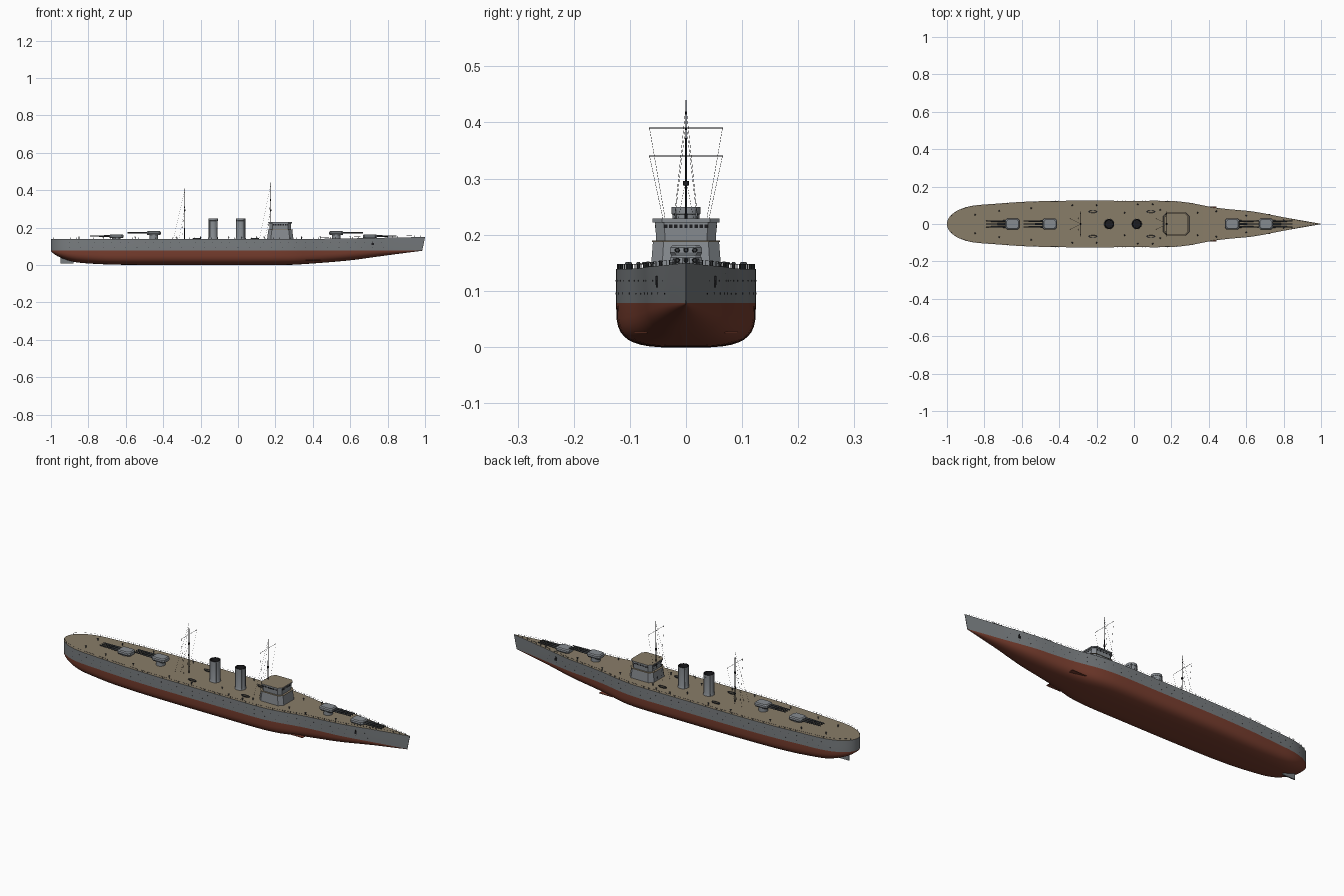
import bpy, bmesh, math
from mathutils import Vector, Matrix

if "Cube" in bpy.data.objects:
    bpy.data.objects.remove(bpy.data.objects["Cube"])


def material(name, r, g, b):
    m = bpy.data.materials.new(name)
    m.diffuse_color = (r, g, b, 1)
    m.use_nodes = True
    m.node_tree.nodes["Principled BSDF"].inputs["Base Color"].default_value = m.diffuse_color
    return m


GREY = material("hull grey", 0.19, 0.205, 0.215)
LIGHT = material("upperworks grey", 0.24, 0.26, 0.28)
RED = material("underwater red", 0.19, 0.048, 0.028)
DECK = material("deck tan", 0.25, 0.205, 0.14)
DARK = material("gunmetal", 0.05, 0.055, 0.06)
BLACK = material("black", 0.012, 0.012, 0.014)
WATERLINE = 0.078


def finish(bm, name, mats, smooth=35):
    bmesh.ops.recalc_face_normals(bm, faces=bm.faces)
    me = bpy.data.meshes.new(name)
    bm.to_mesh(me)
    bm.free()
    for m in mats:
        me.materials.append(m)
    ob = bpy.data.objects.new(name, me)
    bpy.context.collection.objects.link(ob)
    bpy.ops.object.select_all(action='DESELECT')
    ob.select_set(True)
    bpy.context.view_layer.objects.active = ob
    if smooth:
        bpy.ops.object.shade_smooth_by_angle(angle=math.radians(smooth))
    return ob


def rod(bm, a, b, r1, r2=None, n=8, mat=0):
    a, b = Vector(a), Vector(b)
    d = b - a
    mtx = Matrix.Translation((a + b) / 2) @ d.to_track_quat('Z', 'Y').to_matrix().to_4x4()
    vs = bmesh.ops.create_cone(bm, cap_ends=True, segments=n, radius1=r1,
                               radius2=r1 if r2 is None else r2, depth=d.length, matrix=mtx)['verts']
    for f in {f for v in vs for f in v.link_faces}:
        f.material_index = mat


def box(bm, c, s):
    bmesh.ops.create_cube(bm, size=1, matrix=Matrix.Translation(c) @ Matrix.Diagonal((*s, 1)))


def loft(bm, rings, cap=True):
    rows = [[bm.verts.new(p) for p in r] for r in rings]
    n = len(rows[0])
    for i in range(len(rows) - 1):
        for j in range(n):
            k = (j + 1) % n
            f = bm.faces.new((rows[i][j], rows[i][k], rows[i + 1][k], rows[i + 1][j]))
            f.material_index = 0
            yield i, j, f
    if cap:
        bm.faces.new(rows[0])
        yield -1, 0, bm.faces.new(rows[-1])


def chamfered(cx, z, hx, hy, c):
    pts = [(hx, hy - c), (hx - c, hy), (c - hx, hy), (-hx, hy - c),
           (-hx, c - hy), (c - hx, -hy), (hx - c, -hy), (hx, c - hy)]
    return [(cx + x, y, z) for x, y in pts]


def curve(table, x):
    # Catmull-Rom style interpolation through a small table
    x = min(max(x, table[0][0]), table[-1][0])
    i = max(k for k in range(len(table) - 1) if table[k][0] <= x)

    def slope(k):
        a, b = table[max(k - 1, 0)], table[min(k + 1, len(table) - 1)]
        return (b[1] - a[1]) / (b[0] - a[0])
    (x0, y0), (x1, y1) = table[i], table[i + 1]
    h, t = x1 - x0, (x - x0) / (x1 - x0)
    return (y0 * (1 + 2 * t) * (1 - t) ** 2 + slope(i) * h * t * (1 - t) ** 2
            + y1 * t * t * (3 - 2 * t) + slope(i + 1) * h * t * t * (t - 1))


BEAM = [(-1, .093), (-.8, .104), (-.6, .118), (-.4, .124), (.0, .124), (.2, .123), (.3, .113),
        (.42, .09), (.52, .078), (.62, .069), (.7, .056), (.8, .036), (.9, .017), (.985, .001)]
KEEL = [(-1, .074), (-.98, .056), (-.95, .04), (-.9, .022), (-.85, .012), (-.7, .003), (-.5, 0),
        (.25, 0), (.4, .008), (.6, .025), (.8, .052), (.985, .076)]


def half_beam(x):
    w = curve(BEAM, x)
    if x < -.8:
        w *= math.sqrt(max(0, 1 - ((-.8 - x) / .2) ** 2.5))
    return max(w, .0008)


def deck_z(x):
    return .139 + .011 * max(0, (x - .35) / .65) ** 1.3


def section(x):
    w, k = half_beam(x), curve(KEEL, x)
    bow = min(1, max(0, (x - .3) / .5))
    p = .55 + .35 * bow + .2 * min(1, max(0, (-.7 - x) / .3))
    half = [(w, deck_z(x)), (w * (1 - .03 * bow), .11), (w * (1 - .08 * bow), WATERLINE)]
    for i in range(1, 11):
        a = math.pi / 2 * i / 10
        half.append((half[2][0] * max(0, math.cos(a)) ** p if i < 10 else 0,
                     WATERLINE - (WATERLINE - k) * math.sin(a) ** p))
    ring = half + [(-y, z) for y, z in half[-2::-1]]
    rake = max(0, (x - .8) / .185) * .015 / .07
    return [(x + rake * max(0, z - WATERLINE), y, z) for y, z in ring]


# Hull: lofted sections, coloured by row (deck, topsides, underwater)
stations = [-1 + .2 * (i / 12) ** 2 for i in range(12)] + [-.8 + 1.785 * i / 60 for i in range(61)]
bm = bmesh.new()
for i, j, f in loft(bm, [section(x) for x in stations]):
    n = 25
    f.material_index = 2 if j == n - 1 and i >= 0 else (0 if j < 2 or j >= n - 3 else 1)
finish(bm, "hull", [GREY, RED, DECK])

# Rudder and side fins under water
bm = bmesh.new()
box(bm, (-.915, 0, .028), (.07, .006, .04))
finish(bm, "rudder", [GREY], 0)
bm = bmesh.new()
for s in (-1, 1):
    box(bm, (.4, s * .078, .026), (.08, .03, .003))
finish(bm, "bilge_fins", [RED], 0)

# Portholes and anchors
bm = bmesh.new()
for s in (-1, 1):
    for z, step in ((.095, .06), (.118, .045)):
        for i in range(int(1.75 / step)):
            x = -.9 + i * step
            bow = min(1, max(0, (x - .3) / .5))
            y = half_beam(x) * (1 - bow * (.03 if z > .11 else .055))
            d = Vector((-(half_beam(x + .01) - half_beam(x - .01)) / .02, 1, 0)).normalized()
            c = Vector((x, y, z))
            m = Vector((1, s, 1))
            rod(bm, (c - d * .001) * m, (c + d * .0007) * m, .0016)
    box(bm, (.72, s * half_beam(.72), .112), (.012, .003, .012))
    box(bm, (.72, s * half_beam(.72), .118), (.004, .004, .016))
finish(bm, "portholes_and_anchors", [BLACK])

# Deck railing
bm = bmesh.new()
for s in (-1, 1):
    last = None
    for i in range(66):
        x = -.985 + 1.96 * i / 65
        p = Vector((x, s * max(0, half_beam(x) - .002), deck_z(x)))
        top = p + Vector((0, 0, .008))
        rod(bm, p, top, .0007, n=4)
        if last:
            rod(bm, last, top, .0003, n=4)
        last = top
finish(bm, "railing", [DARK], 0)

# Triple gun turrets on barbettes
for name, x, d, base in (("fore_turret_low", .705, 1, .141), ("fore_turret_high", .525, 1, .159),
                         ("aft_turret_high", -.45, -1, .159), ("aft_turret_low", -.65, -1, .141)):
    bm = bmesh.new()
    list(loft(bm, [chamfered(x, base + z, hx, hy, .009) for z, hx, hy in
                   ((.002, .035, .025), (.009, .038, .029), (.018, .037, .028), (.023, .032, .023))]))
    rod(bm, (x, 0, .13), (x, 0, base + .003), .023, n=24)
    finish(bm, name, [LIGHT], 20)
    bm = bmesh.new()
    for y in (-.0155, 0, .0155):
        z = base + .0135
        rod(bm, (x + d * .03, y, z), (x + d * .08, y, z), .0048, .0042, 12)
        rod(bm, (x + d * .08, y, z), (x + d * .142, y, z), .0038, .0032, 12)
    finish(bm, name + "_barrels", [DARK])

# Bridge: two storeys with a tan walkway and roof
BX = .226
bm = bmesh.new()
list(loft(bm, [chamfered(BX, .135, .071, .063, .02), chamfered(BX, .187, .064, .059, .019)]))
list(loft(bm, [chamfered(BX, .189, .057, .053, .016), chamfered(BX, .222, .058, .055, .016)]))
finish(bm, "bridge", [LIGHT], 0)
bm = bmesh.new()
list(loft(bm, [chamfered(BX, .187, .068, .061, .02), chamfered(BX, .1895, .068, .061, .02)]))
finish(bm, "bridge_walkway", [DECK], 0)
bm = bmesh.new()
for i, j, f in loft(bm, [chamfered(BX, .222, .062, .06, .017), chamfered(BX, .2285, .062, .06, .017)]):
    f.material_index = 1 if i < 0 else 0
finish(bm, "bridge_roof", [LIGHT, DECK], 0)
bm = bmesh.new()
for i in range(9):
    y = -.036 + .009 * i
    for s in (-1, 1):
        box(bm, (BX + s * .0575, y, .215), (.002, .006, .006))
        box(bm, (BX + y, s * .0545, .215), (.006, .002, .006))
finish(bm, "bridge_windows", [BLACK], 0)

# Funnels with black open tops
for name, x in (("fore_funnel", .015), ("aft_funnel", -.133)):
    bm = bmesh.new()
    prof = [(.028, .135), (.026, .146), (.0245, .15), (.0245, .236), (.026, .237),
            (.026, .249), (.022, .249), (.021, .225)]
    ring = [[(x + r * math.cos(a), r * math.sin(a), z)
             for a in (math.tau * k / 32 for k in range(32))] for r, z in prof]
    for i, j, f in loft(bm, ring):
        f.material_index = 1 if i >= 5 or i < 0 else 0
    for a in (.8, 2.4, 3.9, 5.5):
        c, s = math.cos(a) * .026, math.sin(a) * .026
        rod(bm, (x + c, s, .14), (x + c, s, .245), .0012, n=6)
    finish(bm, name, [LIGHT, BLACK])

# Masts, lookouts, yards and rigging
for name, x, top, yard in (("fore_mast", .175, .44, .39), ("aft_mast", -.285, .41, .34)):
    bm = bmesh.new()
    rod(bm, (x, 0, .135), (x, 0, .3), .0026, .002)
    rod(bm, (x, 0, .3), (x, 0, top), .0018, .0009)
    rod(bm, (x, 0, .288), (x, 0, .296), .005, n=12)
    rod(bm, (x, -.066, yard), (x, .066, yard), .0007, n=6)
    finish(bm, name, [BLACK])
    bm = bmesh.new()
    for s in (-1, 1):
        rod(bm, (x, s * .065, yard), (x - .015, s * .022, .14), .0003, n=4)
        rod(bm, (x, 0, top - .01), (x - .06, s * .03, .14), .0003, n=4)
        rod(bm, (x, 0, .3), (x - .03, s * .03, .14), .0003, n=4)
    finish(bm, name + "_rigging", [BLACK], 0)

# Ship's boats: shallow pointed hulls lying on deck
for x in (-.22, .09):
    for s, side in ((-1, "starboard"), (1, "port")):
        bm = bmesh.new()
        rings = [[(x + .025 * k * math.cos(a), s * .066 + .008 * k * math.sin(a), z)
                  for a in (math.tau * i / 20 for i in range(20))]
                 for k, z in ((.8, .138), (1, .145), (.85, .145), (.7, .142))]
        for i, j, f in loft(bm, rings):
            f.material_index = 1 if i < 0 else 0
        finish(bm, "boat_" + side, [DARK, DECK])

# Small deck vents and bollards
bm = bmesh.new()
for s in (-1, 1):
    for x, y in ((-.85, .05), (-.72, .07), (-.55, .085), (-.33, .1), (-.2, .1), (-.05, .06), (.02, .105),
                 (.1, .105), (.14, .075), (.34, .06), (.44, .068), (.6, .045), (.8, .02)):
        z = deck_z(x)
        rod(bm, (x, s * y, z - .003), (x, s * y, z + .009), .002)
        rod(bm, (x, s * y, z + .009), (x, s * y, z + .012), .0042, .0025, 10)
finish(bm, "deck_vents", [DARK])
